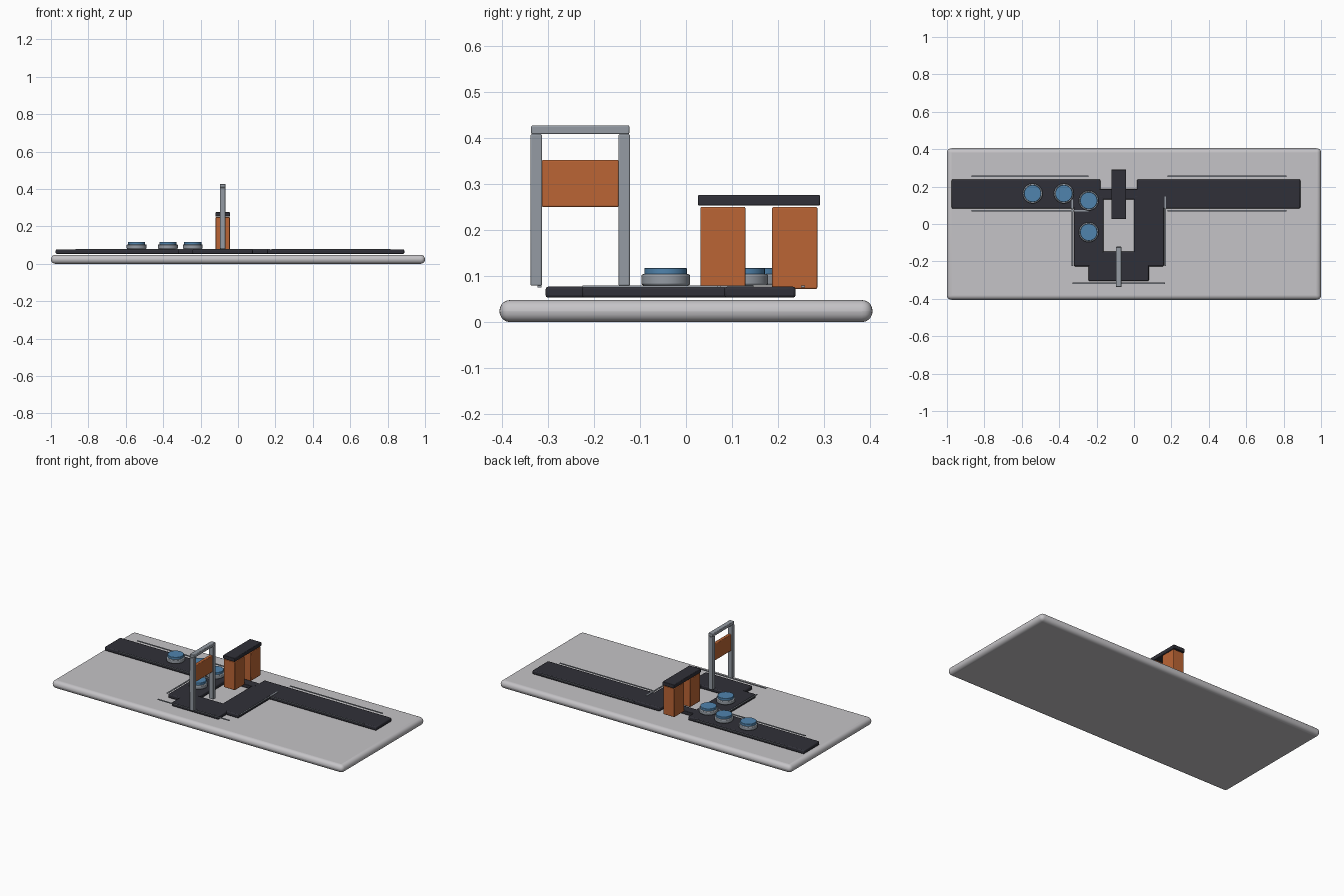
import bpy, bmesh

if "Cube" in bpy.data.objects:
    bpy.data.objects.remove(bpy.data.objects["Cube"])


def material(name, rgb):
    m = bpy.data.materials.new(name)
    m.diffuse_color = (*rgb, 1.0)
    m.use_nodes = True
    m.node_tree.nodes["Principled BSDF"].inputs["Base Color"].default_value = m.diffuse_color
    return m


BASE = material("pale_grey", (0.56, 0.55, 0.57))
BELT = material("charcoal", (0.03, 0.03, 0.04))
METAL = material("steel_grey", (0.30, 0.33, 0.37))
ORANGE = material("burnt_orange", (0.50, 0.13, 0.035))
BLUE = material("blue", (0.08, 0.23, 0.42))


def finish(name, bm, mat, bevel, segments):
    me = bpy.data.meshes.new(name)
    bm.to_mesh(me)
    bm.free()
    me.materials.append(mat)
    ob = bpy.data.objects.new(name, me)
    bpy.context.collection.objects.link(ob)
    if bevel:
        mod = ob.modifiers.new("rounded_edges", 'BEVEL')
        mod.width = bevel
        mod.segments = segments
        mod.limit_method = 'ANGLE'
    bpy.ops.object.select_all(action='DESELECT')
    ob.select_set(True)
    bpy.context.view_layer.objects.active = ob
    bpy.ops.object.shade_smooth_by_angle()
    return ob


def box(name, xr, yr, zr, mat, bevel=0.003, segments=2):
    """Box given by its extent on each axis."""
    bm = bmesh.new()
    bmesh.ops.create_cube(bm, size=1)
    for v in bm.verts:
        for i, (lo, hi) in enumerate((xr, yr, zr)):
            v.co[i] = lo if v.co[i] < 0 else hi
    return finish(name, bm, mat, bevel, segments)


def disc(name, x, y, zr, radius, mat, bevel):
    bm = bmesh.new()
    bmesh.ops.create_cone(bm, cap_ends=True, segments=32, radius1=radius,
                          radius2=radius, depth=zr[1] - zr[0])
    bmesh.ops.translate(bm, verts=bm.verts, vec=(x, y, sum(zr) / 2))
    return finish(name, bm, mat, bevel, 2)


# Rounded base slab
box("base_slab", (-1, 1), (-0.405, 0.405), (0, 0.048), BASE, 0.0235, 5)

# Conveyor belts running round a U-shaped detour
BELT_Z = (0.053, 0.077)
belts = {
    "left_belt": ((-0.975, -0.18), (0.083, 0.238)),
    "left_cross_belt": ((-0.322, -0.163), (-0.226, 0.15)),
    "front_belt": ((-0.243, 0.079), (-0.305, -0.147)),
    "right_cross_belt": ((0.0, 0.16), (-0.226, 0.15)),
    "right_belt": ((0.015, 0.889), (0.083, 0.238)),
}
for name, (xr, yr) in belts.items():
    box(name, xr, yr, BELT_Z, BELT, 0.006)
box("bypass_belt", (-0.20, 0.03), (0.131, 0.187), (0.054, 0.076), BELT)

# Thin guide rails beside the belts
RAIL_Z = (0.0755, 0.0795)
for side, xr in (("left", (-0.87, -0.243)), ("right", (0.18, 0.815))):
    for end, y in (("front", 0.072), ("back", 0.254)):
        box(f"{side}_{end}_rail", xr, (y - 0.004, y + 0.004), RAIL_Z, METAL, 0)
for side, x, top in (("left", -0.331, 0.13), ("right", 0.168, 0.147)):
    box(f"{side}_cross_rail", (x - 0.004, x + 0.004), (-0.225, top), RAIL_Z, METAL, 0)
box("front_rail", (-0.328, 0.165), (-0.322, -0.314), RAIL_Z, METAL, 0)

# Gate frame with its hanging panel
for end, y in (("front", -0.325), ("back", -0.134)):
    box(f"gate_{end}_post", (-0.097, -0.067), (y - 0.0125, y + 0.0125),
        (0.079, 0.408), METAL)
box("gate_top_bar", (-0.097, -0.067), (-0.336, -0.123), (0.408, 0.427), METAL)
box("gate_panel", (-0.092, -0.072), (-0.313, -0.146), (0.25, 0.352), ORANGE)

# Scanner arch: two blocks carrying a dark roof
for end, y, bottom in (("front", 0.080, 0.075), ("back", 0.236, 0.072)):
    box(f"scanner_{end}_block", (-0.119, -0.044), (y - 0.049, y + 0.049),
        (bottom, 0.25), ORANGE)
box("scanner_roof", (-0.121, -0.042), (0.026, 0.291), (0.253, 0.276), BELT)

# Round carriers with blue tops riding the belts
for i, (x, y) in enumerate(((-0.542, 0.163), (-0.375, 0.163),
                            (-0.242, 0.125), (-0.242, -0.044)), 1):
    disc(f"carrier_{i}", x, y, (0.08, 0.104), 0.053, METAL, 0.004)
    disc(f"carrier_top_{i}", x, y, (0.102, 0.118), 0.046, BLUE, 0.002)
